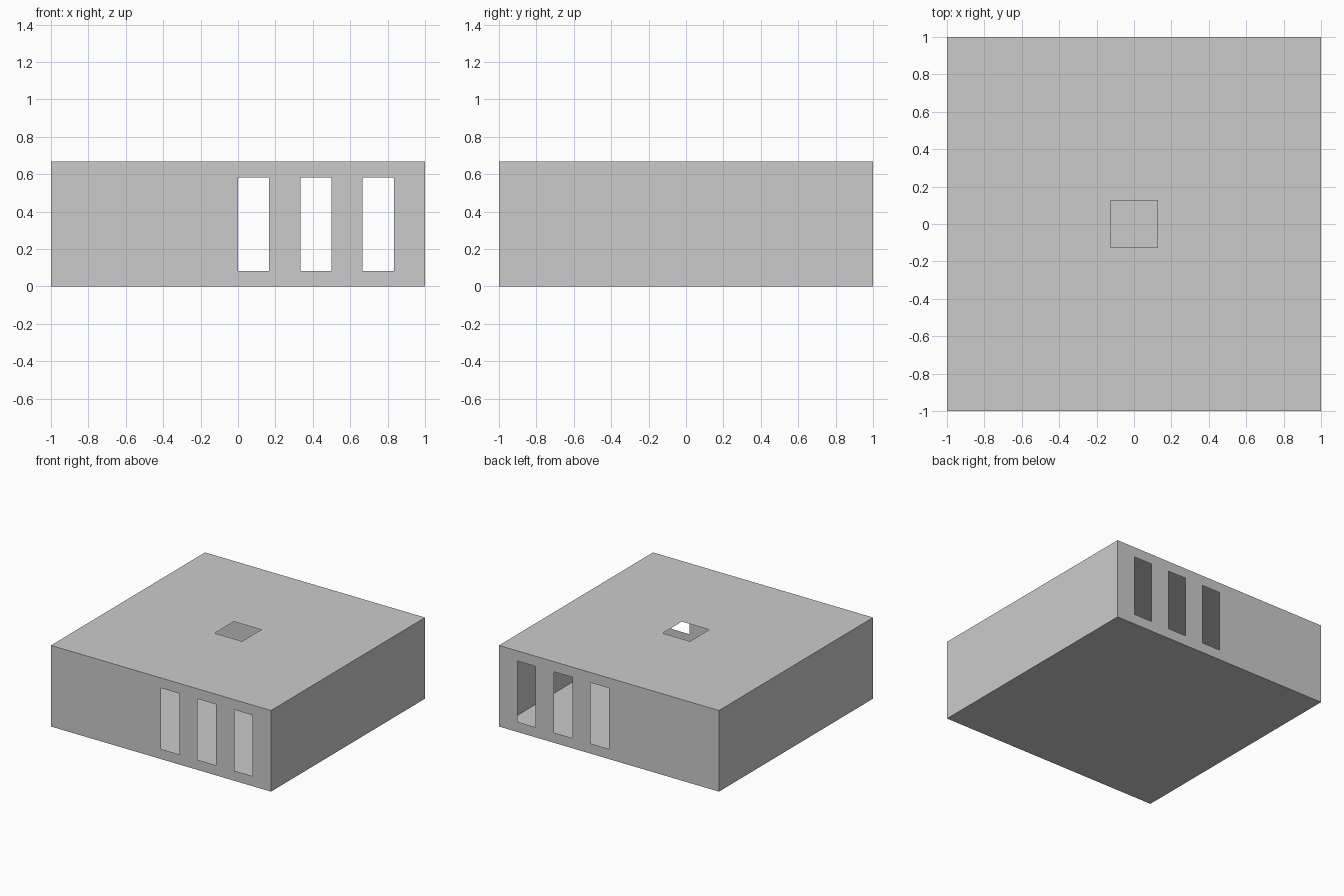
import bpy, bmesh
from mathutils import Vector

if "Cube" in bpy.data.objects:
    bpy.data.objects.remove(bpy.data.objects["Cube"])

H = 2 / 3  # wall height


def panel(name, origin, u, v, u_cuts, v_cuts, holes=()):
    """Thin flat panel split at the cut lines, leaving out the (column, row) cells in holes.
    Its normal is u x v."""
    origin, u, v = Vector(origin), Vector(u), Vector(v)
    bm = bmesh.new()
    grid = [[bm.verts.new(origin + u * a + v * b) for b in v_cuts] for a in u_cuts]
    for i in range(len(u_cuts) - 1):
        for j in range(len(v_cuts) - 1):
            if (i, j) not in holes:
                bm.faces.new((grid[i][j], grid[i + 1][j], grid[i + 1][j + 1], grid[i][j + 1]))
    mesh = bpy.data.meshes.new(name)
    bm.to_mesh(mesh)
    bm.free()
    obj = bpy.data.objects.new(name, mesh)
    bpy.context.collection.objects.link(obj)
    return obj


X, Y, Z = (1, 0, 0), (0, 1, 0), (0, 0, 1)
full, tall = (-1, 1), (0, H)

# Front and back walls, each with three tall windows towards +x
win_x = (-1, 0, 1 / 6, 1 / 3, 1 / 2, 2 / 3, 5 / 6, 1)
win_z = (0, 1 / 12, 7 / 12, H)
windows = {(1, 1), (3, 1), (5, 1)}
panel("front_wall", (0, -1, 0), X, Z, win_x, win_z, windows)
panel("back_wall", (0, 1, 0), (-1, 0, 0), Z,
      [-x for x in reversed(win_x)], win_z, {(6 - i, j) for i, j in windows})

# Plain side walls
panel("right_wall", (1, 0, 0), Y, Z, full, tall)
panel("left_wall", (-1, 0, 0), (0, -1, 0), Z, full, tall)

# Roof with a square skylight, and solid floor
sky = (-1, -0.125, 0.125, 1)
panel("roof", (0, 0, H), X, Y, sky, sky, {(1, 1)})
panel("floor", (0, 0, 0), Y, X, full, full)
